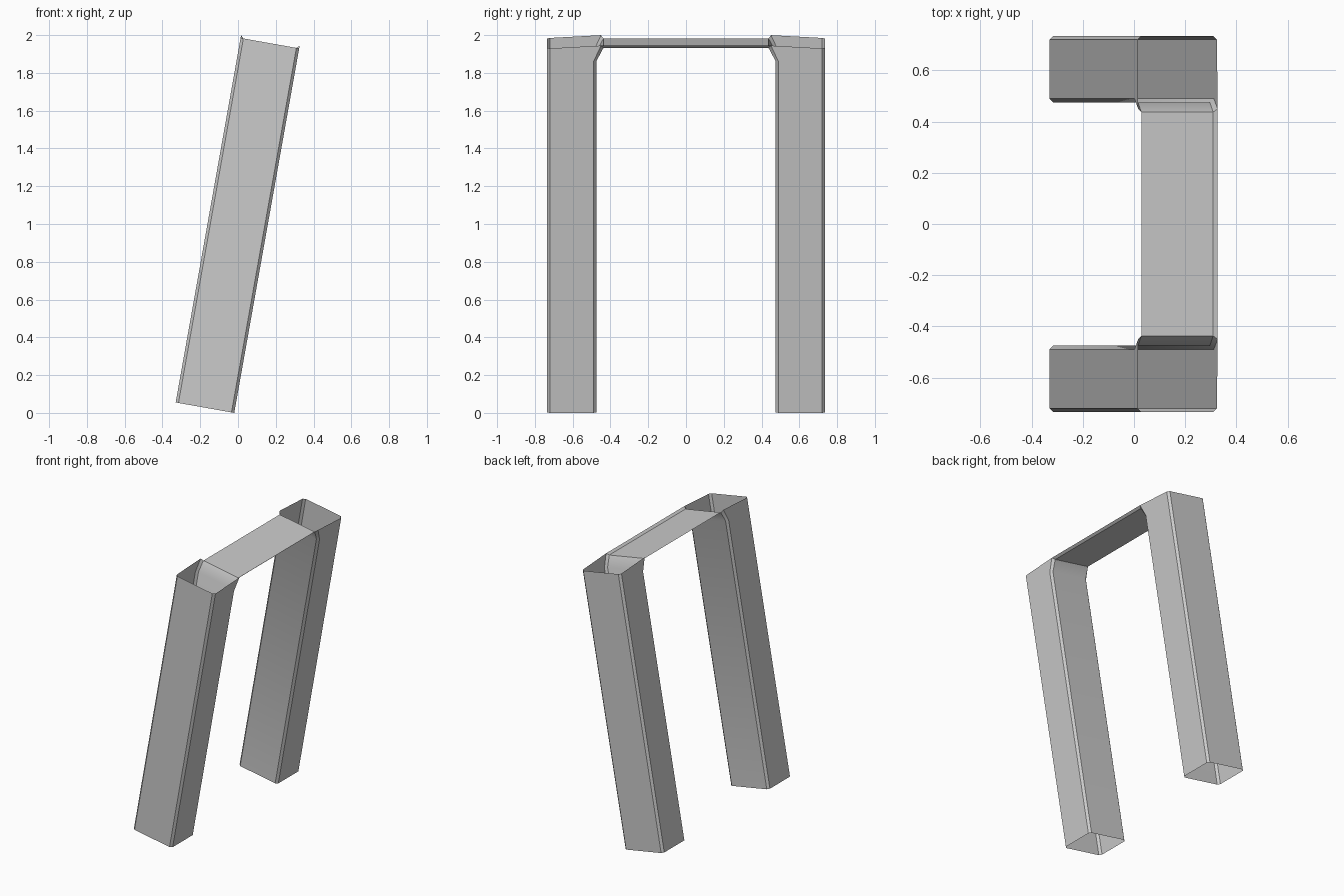
import bpy, math
from mathutils import Vector

if "Cube" in bpy.data.objects:
    bpy.data.objects.remove(bpy.data.objects["Cube"])

LEAN = math.radians(10.1)
ACROSS = Vector((math.cos(LEAN), 0, -math.sin(LEAN)))   # left to right over the frame
ALONG = Vector((math.sin(LEAN), 0, math.cos(LEAN)))     # up the leaning legs
W, C = 0.315, 0.015                                     # leg width, chamfer
TOP, LIP, BEND = 1.96, 1.975, 1.888                     # heights along the leg
ORIGIN = Vector((-0.33, 0, W * math.sin(LEAN)))

grey = bpy.data.materials.new("grey")
grey.diffuse_color = (0.6, 0.6, 0.6, 1)
grey.use_nodes = True
grey.node_tree.nodes["Principled BSDF"].inputs["Base Color"].default_value = grey.diffuse_color


def place(w, y, u):
    return ORIGIN + ACROSS * w + ALONG * u + Vector((0, y, 0))


def make(name, points, faces):
    mesh = bpy.data.meshes.new(name)
    mesh.from_pydata([place(*p) for p in points], [], faces)
    mesh.materials.append(grey)
    obj = bpy.data.objects.new(name, mesh)
    bpy.context.collection.objects.link(obj)
    bpy.context.view_layer.objects.active = obj
    obj.select_set(True)
    bpy.ops.object.shade_smooth_by_angle(angle=math.radians(30))
    obj.select_set(False)


# Hollow chamfered legs, open at both ends, inner wall bending into the bridge
# Each column: across, y at the bottom, y at the top, top height
columns = [(C, 0.735, 0.735, TOP), (W - C, 0.735, 0.735, TOP),
           (W, 0.72, 0.72, TOP), (W, 0.49, 0.45, LIP),
           (W - C, 0.475, 0.437, TOP), (C, 0.475, 0.437, TOP),
           (0, 0.49, 0.45, LIP), (0, 0.72, 0.72, TOP)]
for name, side in (("front_leg", -1), ("back_leg", 1)):
    points = []
    for w, y0, y1, top in columns:
        points += [(w, side * y0, 0), (w, side * y0, BEND), (w, side * y1, top)]
    faces = []
    for i in range(8):
        a, b = i * 3, (i + 1) % 8 * 3
        for r in (0, 1):
            f = (a + r, a + r + 1, b + r + 1, b + r)
            faces.append(f if side > 0 else f[::-1])
    make(name, points, faces)

# Thin bridge with a turned-up right edge
pts = []
for s in (-1, 1):
    pts += [(C, s * 0.437, TOP), (W - C, s * 0.437, TOP), (W, s * 0.45, LIP)]
make("bridge", pts, [(0, 3, 4, 1), (1, 4, 5, 2)])
